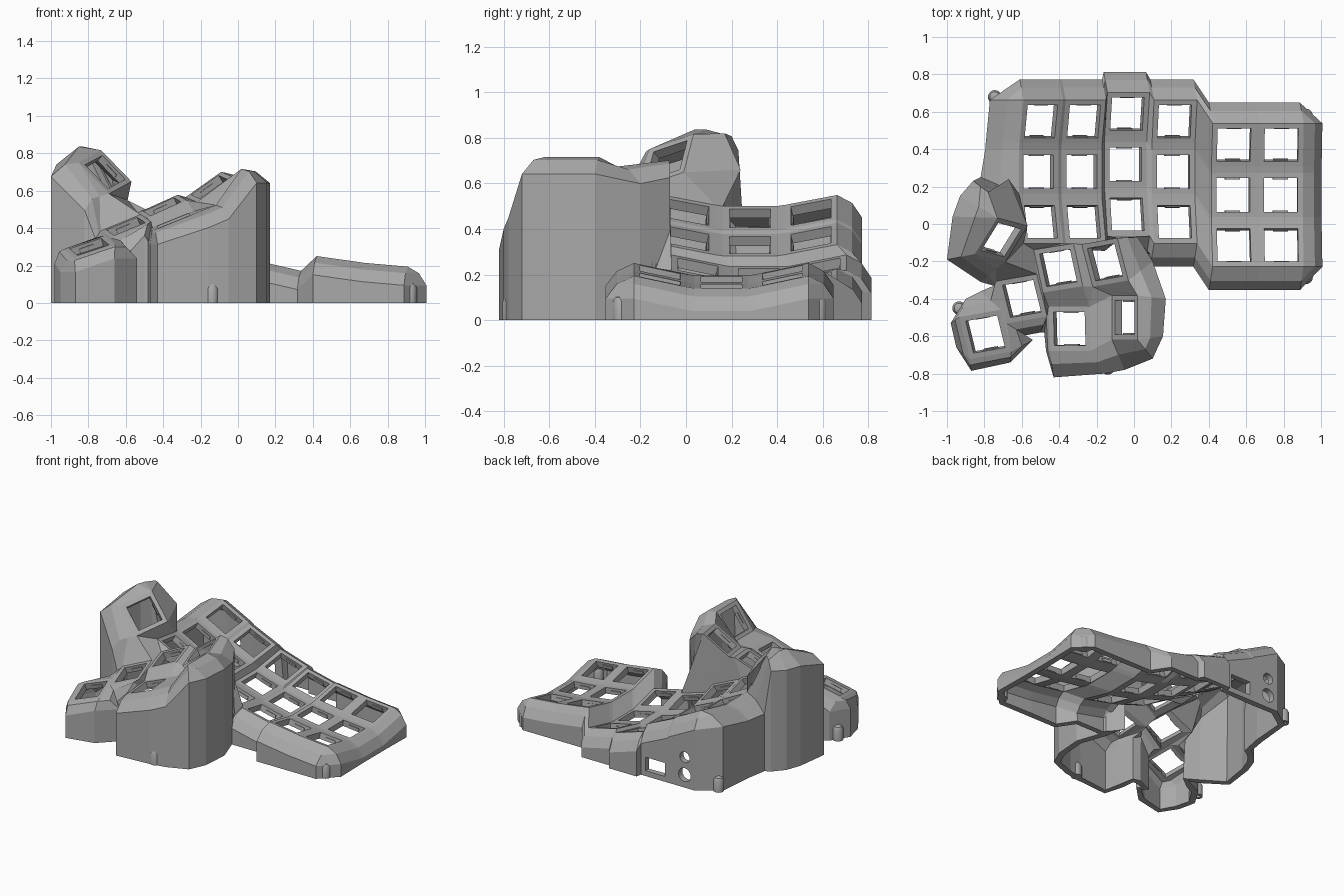
import bpy, bmesh
from math import radians, pi
from mathutils import Matrix, Vector

if "Cube" in bpy.data.objects:
    bpy.data.objects.remove(bpy.data.objects["Cube"])

# Single plastic colour
grey = bpy.data.materials.new("grey plastic")
grey.use_nodes = True
GREY = (0.4, 0.4, 0.4, 1)
grey.diffuse_color = GREY
grey.node_tree.nodes["Principled BSDF"].inputs["Base Color"].default_value = GREY


def make_object(name, bm, material=grey):
    mesh = bpy.data.meshes.new(name)
    bm.to_mesh(mesh)
    bm.free()
    obj = bpy.data.objects.new(name, mesh)
    bpy.context.collection.objects.link(obj)
    if material:
        mesh.materials.append(material)
    return obj


def turn(angle, axis):
    return Matrix.Rotation(radians(angle), 4, axis)


def place(x, y, z):
    return Matrix.Translation((x, y, z))


HALF, HOLE = 0.118, 0.09
CORNERS = [(-1, 1), (1, 1), (1, -1), (-1, -1)]   # back -x, back +x, front +x, front -x
shell = bmesh.new()
clips = bmesh.new()
points = {}


def face(verts):
    unique = list(dict.fromkeys(verts))
    if len(unique) > 2:
        shell.faces.new(unique)


def key(name, matrix):
    """A square switch frame with an open hole and two small clips."""
    outer = [shell.verts.new(matrix @ Vector((x * HALF, y * HALF, 0))) for x, y in CORNERS]
    inner = [shell.verts.new(matrix @ Vector((x * HOLE, y * HOLE, 0))) for x, y in CORNERS]
    for i in range(4):
        j = (i + 1) % 4
        face([outer[i], outer[j], inner[j], inner[i]])
        points[name + str(i)] = outer[i]
    for side in (-1, 1):
        bar = place(0, side * HOLE, -0.03) @ Matrix.Diagonal((0.08, 0.012, 0.025, 1))
        bmesh.ops.create_cube(clips, size=1, matrix=matrix @ bar)


def web(names):
    face([points[n] for n in names.split()])


# Main key field: x, y, z and sideways tilt of each column
columns = [(-0.51, 0.28, 0.447, 27), (-0.28, 0.28, 0.33, 24), (-0.045, 0.32, 0.2, 17),
           (0.21, 0.28, 0.145, 13), (0.53, 0.155, 0.18, 8), (0.785, 0.155, 0.15, 5)]
for c, (x, y, z, tilt) in enumerate(columns):
    for r, step in enumerate((1, 0, -1)):
        bow = place(0, step * 0.268, abs(step) * 0.03) @ turn(12 * step, 'X')
        key(f"m{c}{r}", place(x, y, z) @ turn(tilt, 'Y') @ bow)

# Webs between rows, columns and crossings
for c in range(6):
    for r in range(3):
        here, below, beside, across = f"m{c}{r}", f"m{c}{r+1}", f"m{c+1}{r}", f"m{c+1}{r+1}"
        if r < 2:
            web(f"{here}3 {here}2 {below}1 {below}0")
        if c < 5:
            web(f"{here}1 {beside}0 {beside}3 {here}2")
        if r < 2 and c < 5:
            web(f"{here}2 {beside}3 {across}0 {below}1")

# Thumb keys and raised tower key: position, then yaw, tilt and pitch
thumbs = {"a": ((-0.155, -0.205, 0.62), (10, -35, 8)),
          "b": ((-0.405, -0.235, 0.515), (9, -24, 8)),
          "c": ((-0.6, -0.4, 0.41), (10, -22, 10)),
          "d": ((-0.795, -0.59, 0.3), (10, -18, 12)),
          "e": ((-0.345, -0.56, 0.44), (0, -22, 4)),
          "f": ((-0.05, -0.5, 0.62), (0, -55, 0)),
          "k": ((-0.71, -0.085, 0.7), (-15, 45, 23))}
for name, (spot, (yaw, tilt, pitch)) in thumbs.items():
    key(name, place(*spot) @ turn(yaw, 'Z') @ turn(tilt, 'Y') @ turn(pitch, 'X'))
# Back rim and front step of the tower
for name, spot in (("rim0", (-0.78, 0.17, 0.82)), ("rim1", (-0.67, 0.24, 0.66)),
                   ("step", (-0.74, -0.24, 0.57))):
    points[name] = shell.verts.new(spot)

# Webs joining thumb keys, tower and main field
for names in ("b1 a0 a3 b2", "c1 b0 b3 c2", "d1 c0 c3 d2", "e1 f0 f3 e2", "b3 b2 e1 e0",
              "c2 b3 e0", "b2 a3 e1", "a3 f0 e1", "a3 a2 f1 f0",
              "k3 k2 step", "step k2 c1 c0", "k2 m023 b0 c1", "m023 m022 b1 b0", "m022 m123 b1",
              "m123 m122 a0 b1", "m122 m223 a1 a0", "m223 m222 a1",
              "k1 m020 m023 k2", "k0 k1 rim1 rim0", "rim0 rim1 m013", "k1 rim1 m013 m020"):
    web(names)

# Outline of the wall: automatic offsets around the main field
offsets = {"n": (-0.02, 0.11), "e": (0.1, 0), "s": (-0.02, -0.125), "w": (-0.18, 0)}
auto = ["m010 w", "m003 w", "m000 w"]
for c in range(6):
    auto += [f"m{c}00 n", f"m{c}01 n"]
for r in range(3):
    auto += [f"m5{r}1 e", f"m5{r}2 e"]
for c in (5, 4, 3):
    auto += [f"m{c}22 s", f"m{c}23 s"]
auto.append("m222 s")
chain = [("m013", -0.82, 0.25)]
for entry in auto:
    name, way = entry.split()
    spot = points[name].co
    chain.append((name, spot.x + offsets[way][0], spot.y + offsets[way][1]))

# Thumb and tower outline
chain += [("a1", 0.02, -0.07), ("a2", 0.1, -0.2), ("f1", 0.17, -0.4), ("f2", 0.155, -0.6),
          ("f2", 0.1, -0.72), ("f3", -0.05, -0.78), ("e2", -0.16, -0.8), ("e3", -0.43, -0.82),
          ("e3", -0.47, -0.68), ("e0", -0.48, -0.58), ("c2", -0.5, -0.58), ("c3", -0.58, -0.595),
          ("d2", -0.54, -0.62), ("d2", -0.66, -0.74), ("d3", -0.87, -0.785), ("d3", -0.95, -0.66),
          ("d0", -0.98, -0.53), ("d0", -0.9, -0.4), ("d1", -0.82, -0.36), ("c0", -0.75, -0.33),
          ("step", -0.82, -0.31), ("k3", -1, -0.19), ("k0", -0.97, 0.04), ("k0", -0.93, 0.15),
          ("rim0", -0.86, 0.23)]

# Walls: sloped rim, shoulder, then straight to the ground
rises = {"k3": -0.01, "k0": 0.02}
rings = []
for name, x, y in chain:
    top = points[name]
    if name[0] == "m" and x > -0.7:
        share, rise, drop = 0.6, -0.035, 0.1
    else:
        share, rise, drop = 0.5, rises.get(name, -0.013), 0.075
    mid = top.co.lerp(Vector((x, y, top.co.z)), share) + Vector((0, 0, rise))
    rings.append([top, shell.verts.new(mid),
                  shell.verts.new((x, y, top.co.z - drop)), shell.verts.new((x, y, 0))])
for one, two in zip(rings, rings[1:] + rings[:1]):
    for i in range(3):
        face([one[i], two[i], two[i + 1], one[i + 1]])

bmesh.ops.recalc_face_normals(shell, faces=shell.faces)
shell.faces.ensure_lookup_table()
if shell.faces[0].normal.z < 0:
    bmesh.ops.reverse_faces(shell, faces=shell.faces)
case = make_object("case_shell", shell)
solid = case.modifiers.new("thickness", 'SOLIDIFY')
solid.thickness, solid.offset = 0.045, -1
make_object("switch_clips", clips)


# Port openings in the back wall
def cut(name, bm):
    cutter = make_object(name, bm, None)
    cutter.hide_render = True
    cutter.hide_viewport = True
    cutter.display_type = 'WIRE'
    mod = case.modifiers.new(name, 'BOOLEAN')
    mod.operation, mod.solver, mod.object = 'DIFFERENCE', 'EXACT', cutter


socket = bmesh.new()
bmesh.ops.create_cube(socket, size=1, matrix=place(-0.29, 0.77, 0.09)
                      @ Matrix.Diagonal((0.16, 0.2, 0.1, 1)))
cut("square_port_cutter", socket)
for label, z, radius in (("lower", 0.095, 0.05), ("upper", 0.225, 0.04)):
    jack = bmesh.new()
    bmesh.ops.create_cone(jack, cap_ends=True, segments=24, radius1=radius, radius2=radius,
                          depth=0.2, matrix=place(-0.53, 0.77, z) @ turn(90, 'X'))
    cut(label + "_round_port_cutter", jack)

# Screw posts: hollow, domed, standing at the wall foot
posts = bmesh.new()
profile = [(0, 0.07), (0.017, 0.07), (0.017, 0), (0.036, 0), (0.036, 0.08), (0.026, 0.1), (0, 0.112)]
for x, y in ((0.92, -0.285), (0.92, 0.58), (-0.745, 0.68), (-0.935, -0.45), (-0.14, -0.77)):
    verts = [posts.verts.new((x + r, y, z)) for r, z in profile]
    edges = [posts.edges.new(pair) for pair in zip(verts, verts[1:])]
    bmesh.ops.spin(posts, geom=verts + edges, cent=(x, y, 0), axis=(0, 0, 1),
                   angle=2 * pi, steps=20, use_merge=True)
bmesh.ops.remove_doubles(posts, verts=posts.verts, dist=0.0005)
bmesh.ops.recalc_face_normals(posts, faces=posts.faces)
post_object = make_object("screw_posts", posts)
bpy.context.view_layer.objects.active = post_object
post_object.select_set(True)
bpy.ops.object.shade_smooth_by_angle(angle=radians(35))
